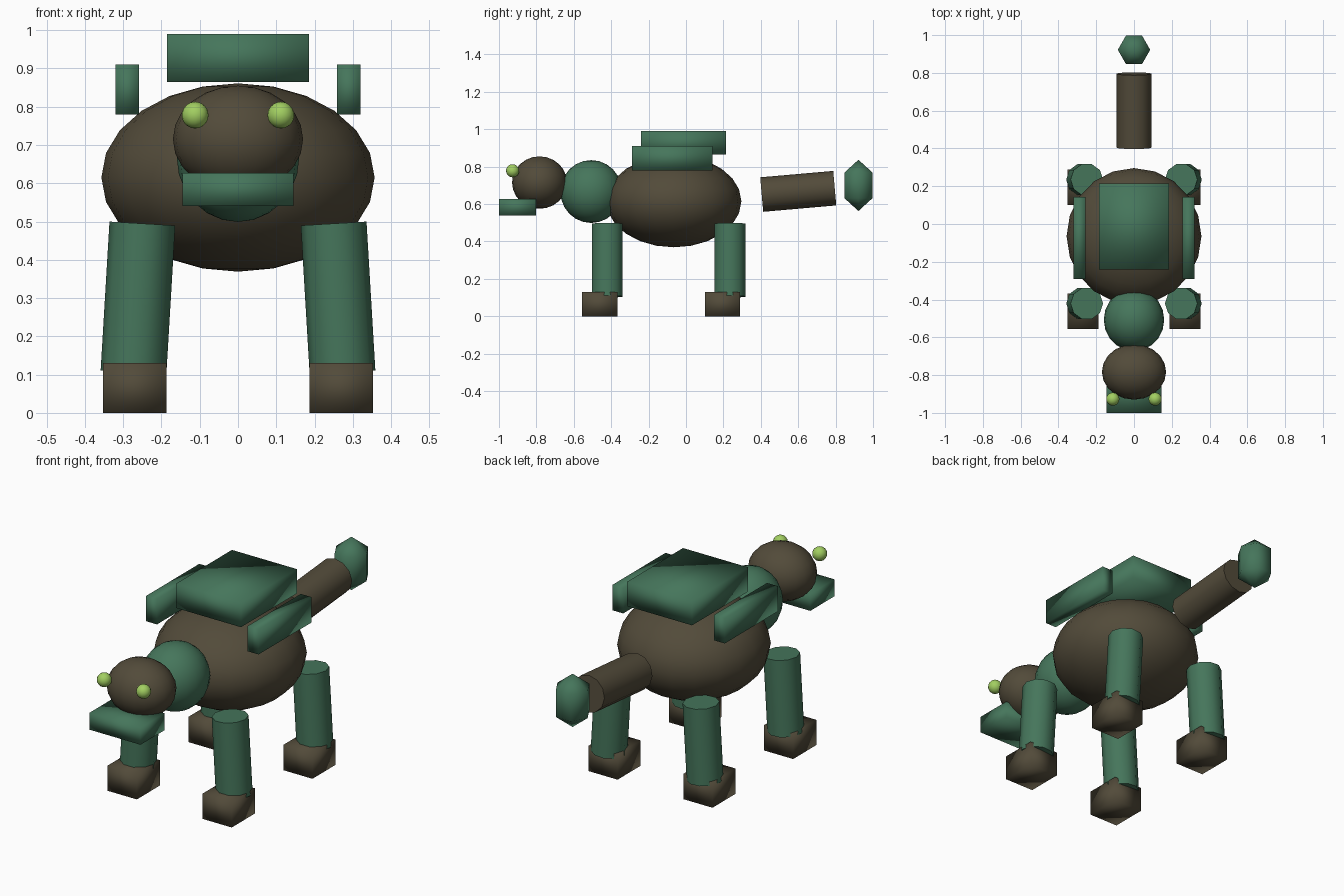
import bpy, bmesh, math
from mathutils import Matrix, Vector

if "Cube" in bpy.data.objects:
    bpy.data.objects.remove(bpy.data.objects["Cube"])


def material(name, rgb):
    m = bpy.data.materials.new(name)
    m.diffuse_color = (*rgb, 1)
    m.use_nodes = True
    m.node_tree.nodes["Principled BSDF"].inputs["Base Color"].default_value = m.diffuse_color
    return m


GREEN = material("moss green", (0.06, 0.18, 0.105))
BROWN = material("bark brown", (0.085, 0.07, 0.042))
LIME = material("lime", (0.36, 0.62, 0.12))


def finish(bm, name, mat, matrix):
    bmesh.ops.transform(bm, matrix=matrix, verts=bm.verts)
    me = bpy.data.meshes.new(name)
    for f in bm.faces:
        f.smooth = True
    bm.to_mesh(me)
    bm.free()
    me.materials.append(mat)
    ob = bpy.data.objects.new(name, me)
    bpy.context.collection.objects.link(ob)
    return ob


def ball(name, mat, loc, radii, segments=20, rings=12):
    bm = bmesh.new()
    bmesh.ops.create_uvsphere(bm, u_segments=segments, v_segments=rings, radius=1)
    turn = Matrix.Rotation(math.pi / 2, 4, 'Z')
    return finish(bm, name, mat, Matrix.Translation(loc) @ Matrix.Diagonal((*radii, 1)) @ turn)


def box(name, mat, lo, hi):
    lo, hi = Vector(lo), Vector(hi)
    bm = bmesh.new()
    bmesh.ops.create_cube(bm, size=1)
    return finish(bm, name, mat, Matrix.Translation((lo + hi) / 2) @ Matrix.Diagonal((*(hi - lo), 1)))


def rod(name, mat, loc, radius, length, rotation, sides):
    bm = bmesh.new()
    bmesh.ops.create_cone(bm, cap_ends=True, segments=sides, radius1=radius,
                          radius2=radius, depth=length)
    turn = Matrix.Rotation(math.pi / 2, 4, 'Z')
    ob = finish(bm, name, mat, Matrix.Translation(loc) @ rotation @ turn)
    # crisp end caps
    for e in ob.data.edges:
        a, b = (ob.data.vertices[i].co for i in e.vertices)
        along = abs((b - a).normalized().dot(rotation.to_3x3() @ Vector((0, 0, 1))))
        e.use_edge_sharp = along < 0.5
    return ob


# Trunk, neck and head
ball("body", BROWN, (0, -0.065, 0.615), (0.357, 0.361, 0.246))
ball("neck", GREEN, (0, -0.507, 0.667), (0.16, 0.165, 0.168))
ball("head", BROWN, (0, -0.783, 0.715), (0.17, 0.147, 0.14))
box("jaw", GREEN, (-0.145, -1.0, 0.54), (0.145, -0.803, 0.627))

# Shell plate on the back
box("back_plate", GREEN, (-0.185, -0.24, 0.865), (0.185, 0.215, 0.99))

# Mirrored parts
for s, side in ((-1, "left"), (1, "right")):
    ball(f"{side}_eye", LIME, (s * 0.112, -0.927, 0.778), (0.035,) * 3, 16, 10)
    box(f"{side}_side_plate", GREEN, (s * 0.289 - 0.031, -0.29, 0.78),
        (s * 0.289 + 0.031, 0.142, 0.91))
    for end, y_leg, y_foot in (("front", -0.421, -0.461), ("rear", 0.235, 0.195)):
        rod(f"{end}_{side}_leg", GREEN, (s * 0.2615, y_leg, 0.3), 0.086, 0.39,
            Matrix.Rotation(-s * math.radians(3.4), 4, 'Y'), 10)
        box(f"{end}_{side}_foot", BROWN, (s * 0.27 - 0.083, y_foot - 0.094, 0),
            (s * 0.27 + 0.083, y_foot + 0.094, 0.13))

# Tail and its faceted tip
rod("tail", BROWN, (0, 0.6, 0.668), 0.0925, 0.392,
    Matrix.Rotation(math.radians(-85), 4, 'X'), 12)
ball("tail_tip", GREEN, (0, 0.922, 0.7), (0.099, 0.1, 0.137), 6, 3)
